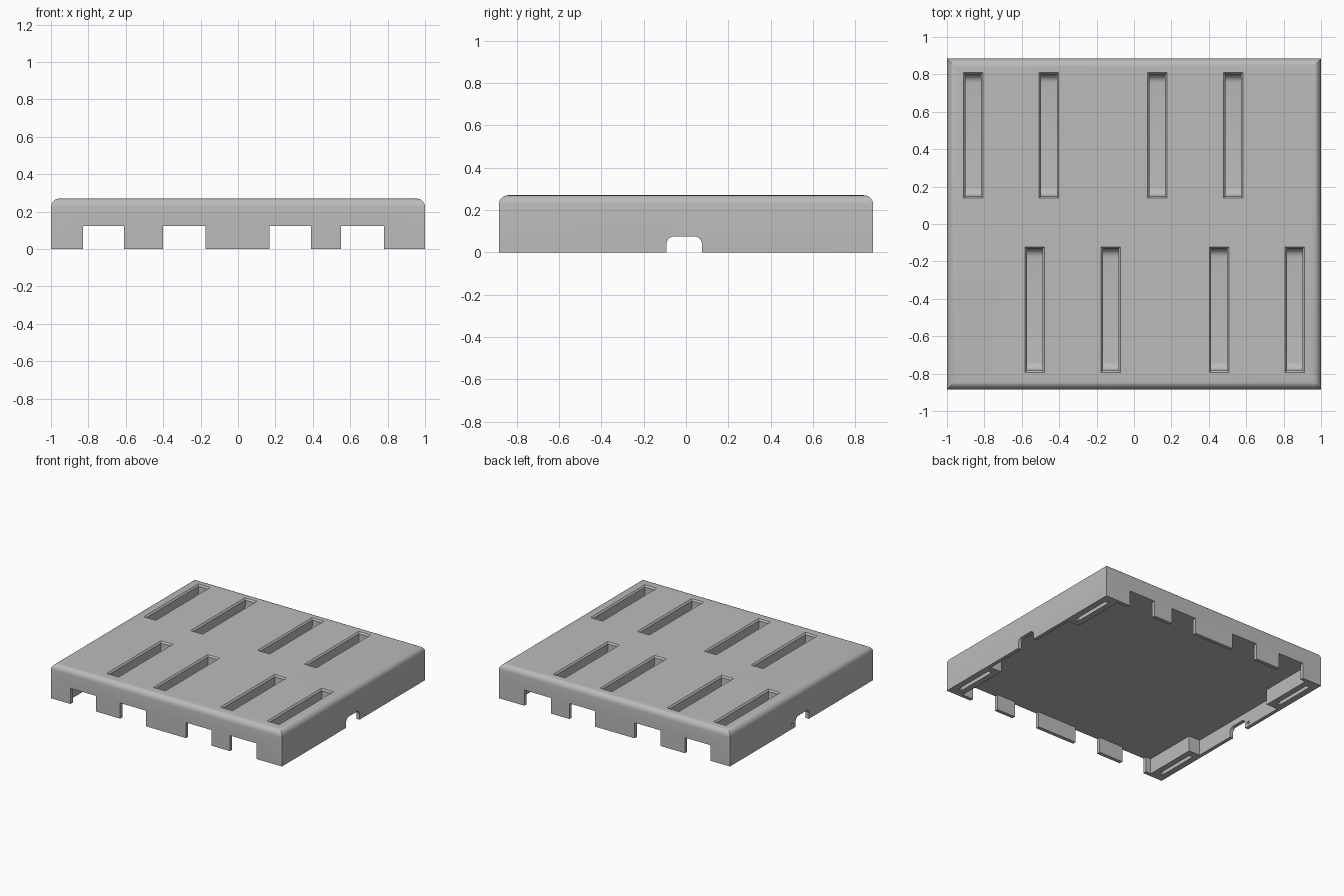
import bpy, bmesh, math
from mathutils import Vector

cube = bpy.data.objects.get("Cube")
if cube:
    bpy.data.objects.remove(cube)

grey = bpy.data.materials.new("plain_grey")
grey.use_nodes = True
GREY = (0.5, 0.5, 0.5, 1)
grey.diffuse_color = GREY
grey.node_tree.nodes["Principled BSDF"].inputs["Base Color"].default_value = GREY

X, Y, H = 1.0, 0.885, 0.27       # half width, half depth, height
WALL, CEILING = 0.028, 0.122


def make(name, bm):
    bmesh.ops.recalc_face_normals(bm, faces=bm.faces)
    mesh = bpy.data.meshes.new(name)
    bm.to_mesh(mesh)
    bm.free()
    mesh.materials.append(grey)
    obj = bpy.data.objects.new(name, mesh)
    bpy.context.collection.objects.link(obj)
    return obj


def box(name, lo, hi, flare=0):
    """Box between two corners; flare widens its top face."""
    bm = bmesh.new()
    bmesh.ops.create_cube(bm, size=1)
    lo, hi = Vector(lo), Vector(hi)
    for v in bm.verts:
        top = flare if v.co.z > 0 else 0
        side = Vector((math.copysign(top, v.co.x), math.copysign(top, v.co.y), 0))
        v.co = (lo + hi) / 2 + v.co * (hi - lo) + side
    return make(name, bm)


def prism(name, points, x0, x1):
    """Extrude a (y, z) outline from x0 to x1."""
    bm = bmesh.new()
    face = bm.faces.new([bm.verts.new((x0, y, z)) for y, z in points])
    new = bmesh.ops.extrude_face_region(bm, geom=[face])["geom"]
    verts = [g for g in new if isinstance(g, bmesh.types.BMVert)]
    bmesh.ops.translate(bm, verts=verts, vec=(x1 - x0, 0, 0))
    return make(name, bm)


def arc(cy, cz, r, start, end, steps=6):
    angles = [math.radians(start + (end - start) * i / steps) for i in range(steps + 1)]
    return [(cy + r * math.cos(a), cz + r * math.sin(a)) for a in angles]


def cut(target, cutter):
    """Subtract the cutter, bake the result and remove the cutter."""
    cutter.hide_render = True
    mod = target.modifiers.new("cut", 'BOOLEAN')
    mod.operation, mod.solver, mod.object = 'DIFFERENCE', 'EXACT', cutter
    graph = bpy.context.evaluated_depsgraph_get()
    mesh = bpy.data.meshes.new_from_object(target.evaluated_get(graph))
    target.modifiers.clear()
    target.data = mesh
    bpy.data.objects.remove(cutter)


# Tray body with rounded top rim and mitred corners
tray = box("tray", (-X, -Y, 0), (X, Y, H))
bm = bmesh.new()
bm.from_mesh(tray.data)
rim = [e for e in bm.edges if all(v.co.z > H / 2 for v in e.verts)]
bmesh.ops.bevel(bm, geom=rim, offset=0.045, segments=6, profile=0.5, affect='EDGES')
bm.to_mesh(tray.data)
bm.free()

# Hollow underside, leaving a solid block in each corner
cut(tray, box("cavity", (-0.875, WALL - Y, -0.1), (0.875, Y - WALL, CEILING)))
for s in (-1, 1):
    a, b = sorted((s * 0.8, s * (X - WALL)))
    cut(tray, box("side_bay", (a, -0.43, -0.1), (b, 0.43, CEILING)))

# Thin slits under the corner blocks
for sx in (-1, 1):
    for sy in (-1, 1):
        x, y = sx * 0.936, sy * 0.65
        cut(tray, box("slit", (x - 0.015, y - 0.165, -0.1), (x + 0.015, y + 0.165, 0.12)))

# Square notches through the front and back walls
for x0, x1 in ((-0.83, -0.61), (-0.4, -0.175), (0.168, 0.39), (0.55, 0.78)):
    cut(tray, box("wall_notch", (x0, -1, -0.1), (x1, 1, CEILING)))

# Round-topped notch through both side walls, and a small hole beside one
outline = [(-0.092, -0.1), (0.075, -0.1)]
outline += arc(0.04, 0.04, 0.035, 0, 90) + arc(-0.057, 0.04, 0.035, 90, 180)
cut(tray, prism("side_notch", outline, -1.1, 1.1))
cut(tray, prism("side_hole", arc(0.11, 0.03, 0.012, 0, 330, 11), -1.1, -0.9))

# Long pockets in the top: curved floor ends and a flared lip
FLOOR, R = H - 0.1, 0.045
for x in (-0.86, -0.455, 0.125, 0.53):
    for s in (1, -1):
        cx = s * x
        y0, y1 = (0.148, 0.8) if s > 0 else (-0.783, -0.132)
        outline = [(y1, H + 0.1), (y0, H + 0.1)]
        outline += arc(y0 + R, FLOOR + R, R, 180, 270) + arc(y1 - R, FLOOR + R, R, 270, 360)
        cut(tray, prism("pocket", outline, cx - 0.042, cx + 0.042))
        cut(tray, box("lip", (cx - 0.042, y0, H - 0.012), (cx + 0.042, y1, H + 0.012), 0.02))

bpy.ops.object.select_all(action='DESELECT')
tray.select_set(True)
bpy.context.view_layer.objects.active = tray
bpy.ops.object.shade_smooth_by_angle(angle=math.radians(30))
